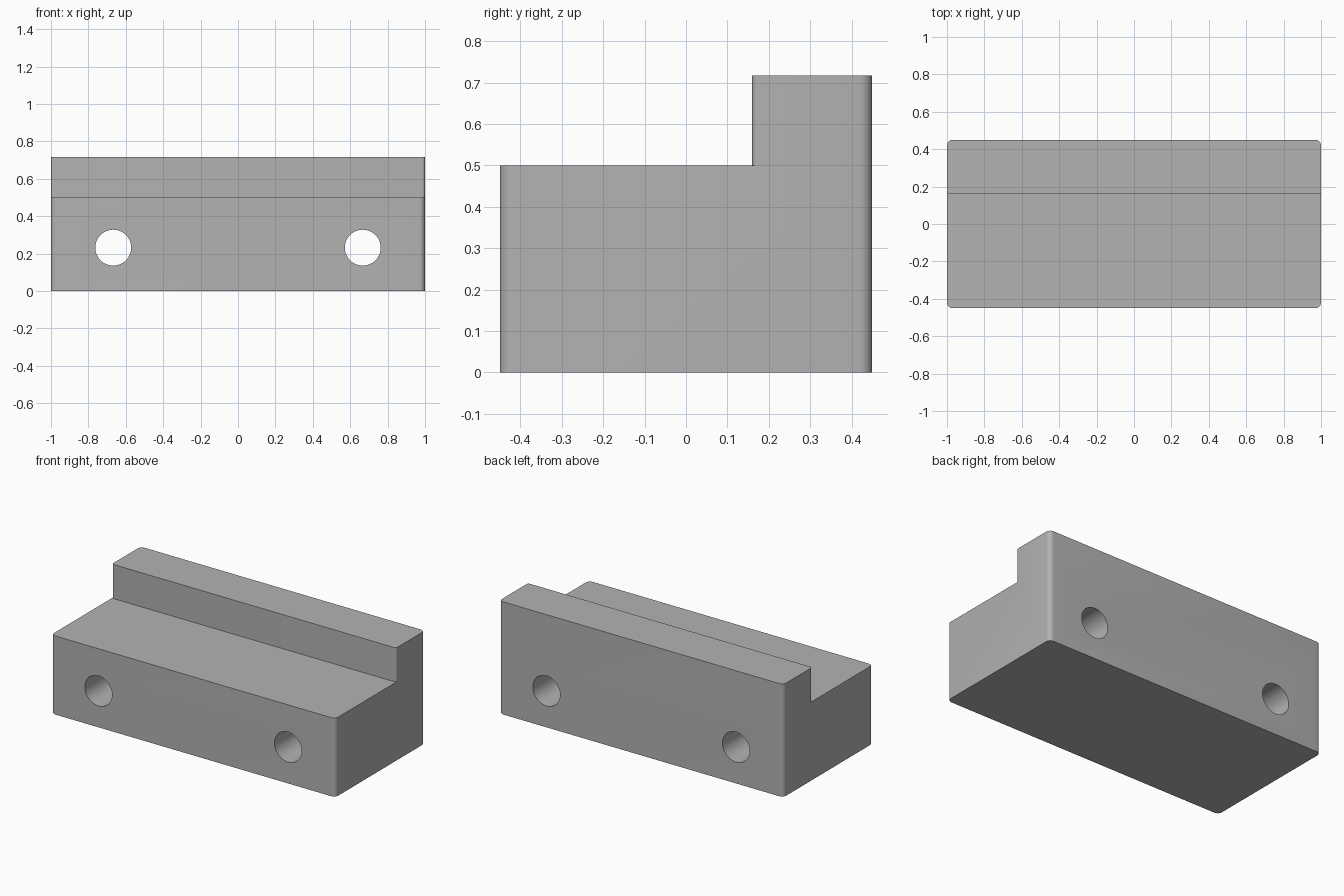
import bpy, bmesh
from math import sin, cos, pi, radians

cube = bpy.data.objects.get("Cube")
if cube:
    bpy.data.objects.remove(cube, do_unlink=True)

WIDTH, DEPTH, HEIGHT = 2.0, 0.90, 0.717
STEP_Z, STEP_Y = 0.50, 0.16
CORNER, RAIL_CORNER = 0.03, 0.015
HOLE_X, HOLE_Z, HOLE_R = 0.667, 0.232, 0.096

grey = bpy.data.materials.new("plain grey")
grey.use_nodes = True
colour = (0.448, 0.448, 0.448, 1)
grey.diffuse_color = colour
grey.node_tree.nodes["Principled BSDF"].inputs["Base Color"].default_value = colour


def arc(cx, cy, r, start, end, steps=8):
    angles = [radians(start + (end - start) * i / steps) for i in range(steps + 1)]
    return [(cx + r * cos(a), cy + r * sin(a)) for a in angles]


def prism(name, outline, z0, z1):
    """Extrude a flat outline upwards from z0 to z1."""
    bm = bmesh.new()
    face = bm.faces.new([bm.verts.new((x, y, z0)) for x, y in outline])
    new = bmesh.ops.extrude_face_region(bm, geom=[face])["geom"]
    top = [v for v in new if isinstance(v, bmesh.types.BMVert)]
    bmesh.ops.translate(bm, verts=top, vec=(0, 0, z1 - z0))
    bmesh.ops.recalc_face_normals(bm, faces=bm.faces)
    mesh = bpy.data.meshes.new(name)
    bm.to_mesh(mesh)
    bm.free()
    mesh.materials.append(grey)
    obj = bpy.data.objects.new(name, mesh)
    bpy.context.collection.objects.link(obj)
    return obj


# Block with rounded upright corners
cx, cy = WIDTH / 2 - CORNER, DEPTH / 2 - CORNER
outline = []
for sx, sy, start in ((1, 1, 0), (-1, 1, 90), (-1, -1, 180), (1, -1, 270)):
    outline += arc(sx * cx, sy * cy, CORNER, start, start + 90)
block = prism("stepped_block", outline, 0, HEIGHT)

# Cutter for the front step, leaving a rail with rounded front corners
rx, ry = WIDTH / 2 - RAIL_CORNER, STEP_Y + RAIL_CORNER
right_side = [(1.2, -1), (1.2, ry)] + arc(rx, ry, RAIL_CORNER, 0, -90)
left_side = [(-x, y) for x, y in reversed(right_side)]
cutters = [prism("step_cutter", right_side + left_side, STEP_Z, 1)]

# Cutters for the two through holes
for side, sx in (("left", 1), ("right", -1)):
    hole = prism(side + "_hole_cutter", arc(0, 0, HOLE_R, 0, 352.5, 47), -1, 1)
    hole.rotation_euler.x = pi / 2
    hole.location = (sx * HOLE_X, 0, HOLE_Z)
    cutters.append(hole)

for cutter in cutters:
    cutter.hide_render = True
    cut = block.modifiers.new(cutter.name, "BOOLEAN")
    cut.operation = "DIFFERENCE"
    cut.solver = "EXACT"
    cut.object = cutter

# Apply the cuts, then smooth the rounded faces only
bpy.ops.object.select_all(action="DESELECT")
block.select_set(True)
bpy.context.view_layer.objects.active = block
for cutter in cutters:
    bpy.ops.object.modifier_apply(modifier=cutter.name)
    bpy.data.objects.remove(cutter, do_unlink=True)
bpy.ops.object.shade_smooth_by_angle(angle=radians(30))
